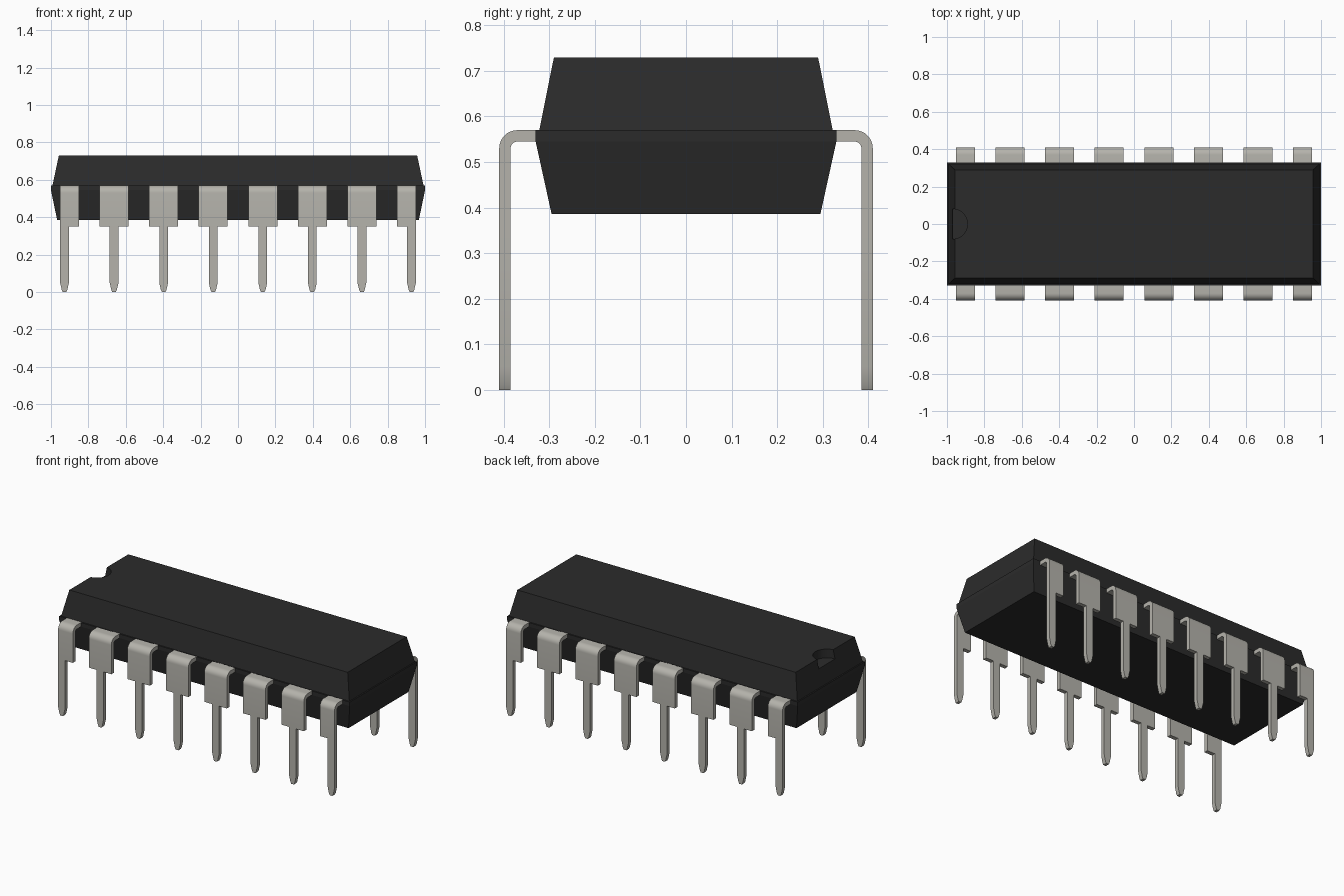
import bpy, bmesh, math

if "Cube" in bpy.data.objects:
    bpy.data.objects.remove(bpy.data.objects["Cube"])


def material(name, rgb):
    m = bpy.data.materials.new(name)
    m.diffuse_color = (*rgb, 1)
    m.use_nodes = True
    m.node_tree.nodes["Principled BSDF"].inputs["Base Color"].default_value = m.diffuse_color
    return m


BLACK = material("dark_plastic", (0.024, 0.024, 0.024))
METAL = material("lead_metal", (0.46, 0.45, 0.41))


def loft(bm, rings):
    """Skin a list of equal-length closed rings and cap both ends."""
    loops = [[bm.verts.new(p) for p in ring] for ring in rings]
    n = len(loops[0])
    for a, b in zip(loops, loops[1:]):
        for i in range(n):
            j = (i + 1) % n
            bm.faces.new((a[i], a[j], b[j], b[i]))
    bm.faces.new(loops[0])
    bm.faces.new(loops[-1])


def finish(bm, name, mat):
    bmesh.ops.recalc_face_normals(bm, faces=bm.faces)
    me = bpy.data.meshes.new(name)
    bm.to_mesh(me)
    bm.free()
    me.materials.append(mat)
    ob = bpy.data.objects.new(name, me)
    bpy.context.collection.objects.link(ob)
    bpy.ops.object.select_all(action='DESELECT')
    bpy.context.view_layer.objects.active = ob
    ob.select_set(True)
    return ob


# Package body: two tapered halves meeting at a thin parting band
def rect(x, y, z):
    return [(-x, -y, z), (x, -y, z), (x, y, z), (-x, y, z)]


bm = bmesh.new()
loft(bm, [rect(0.967, 0.295, 0.386), rect(1.0, 0.33, 0.545), rect(1.0, 0.33, 0.57),
          rect(0.992, 0.322, 0.57), rect(0.958, 0.29, 0.729)])
body = finish(bm, "package_body", BLACK)

# Orientation notch in the top at the -x end
bpy.ops.mesh.primitive_cylinder_add(vertices=48, radius=0.08, depth=0.2,
                                    location=(-0.97, 0, 0.674 + 0.1))
cutter = bpy.context.object
cutter.name = "notch_cutter"
cutter.hide_render = True
cutter.data.materials.append(BLACK)
bpy.context.view_layer.objects.active = body
mod = body.modifiers.new("notch", 'BOOLEAN')
mod.operation, mod.object, mod.solver = 'DIFFERENCE', cutter, 'EXACT'
bpy.ops.object.modifier_apply(modifier=mod.name)
bpy.data.objects.remove(cutter)

# Leads: bent wide shoulder plus narrow tapered leg
Y_OUT, THICK, Z_TOP, R_OUT, Z_STEP = 0.41, 0.025, 0.57, 0.04, 0.35
LEG = 0.0235   # half width of the leg


def section(outer, inner, x0, x1):
    return [(x0, *outer), (x1, *outer), (x1, *inner), (x0, *inner)]


def lead(name, x, left, right):
    bm = bmesh.new()
    x0, x1 = x - left, x + right
    rings = [section((-0.30, Z_TOP), (-0.30, Z_TOP - THICK), x0, x1)]
    cy, cz, r_in = -(Y_OUT - R_OUT), Z_TOP - R_OUT, R_OUT - THICK
    for i in range(9):
        a = math.pi / 2 * (1 + i / 8)
        c, s = math.cos(a), math.sin(a)
        rings.append(section((cy + R_OUT * c, cz + R_OUT * s),
                             (cy + r_in * c, cz + r_in * s), x0, x1))
    y_in = Y_OUT - THICK
    rings.append(section((-Y_OUT, Z_STEP), (-y_in, Z_STEP), x0, x1))
    loft(bm, rings)
    loft(bm, [section((-Y_OUT, z), (-y_in, z), x - w, x + w)
              for z, w in ((Z_STEP, LEG), (0.05, LEG), (0.012, 0.015), (0, 0.009))])
    ob = finish(bm, name, METAL)
    bpy.ops.object.shade_smooth_by_angle(angle=math.radians(15))
    mirror = ob.modifiers.new("four_way", 'MIRROR')
    mirror.use_axis = (True, True, False)
    mirror.use_clip = False
    mirror.use_mirror_merge = False


PITCH, SHOULDER = 0.265, 0.0775
for i in range(4):
    end = i == 3     # end leads are flush on their outer side
    lead("end_leads" if end else f"leads_{i + 1}", PITCH * (i + 0.5),
         SHOULDER, LEG if end else SHOULDER)
